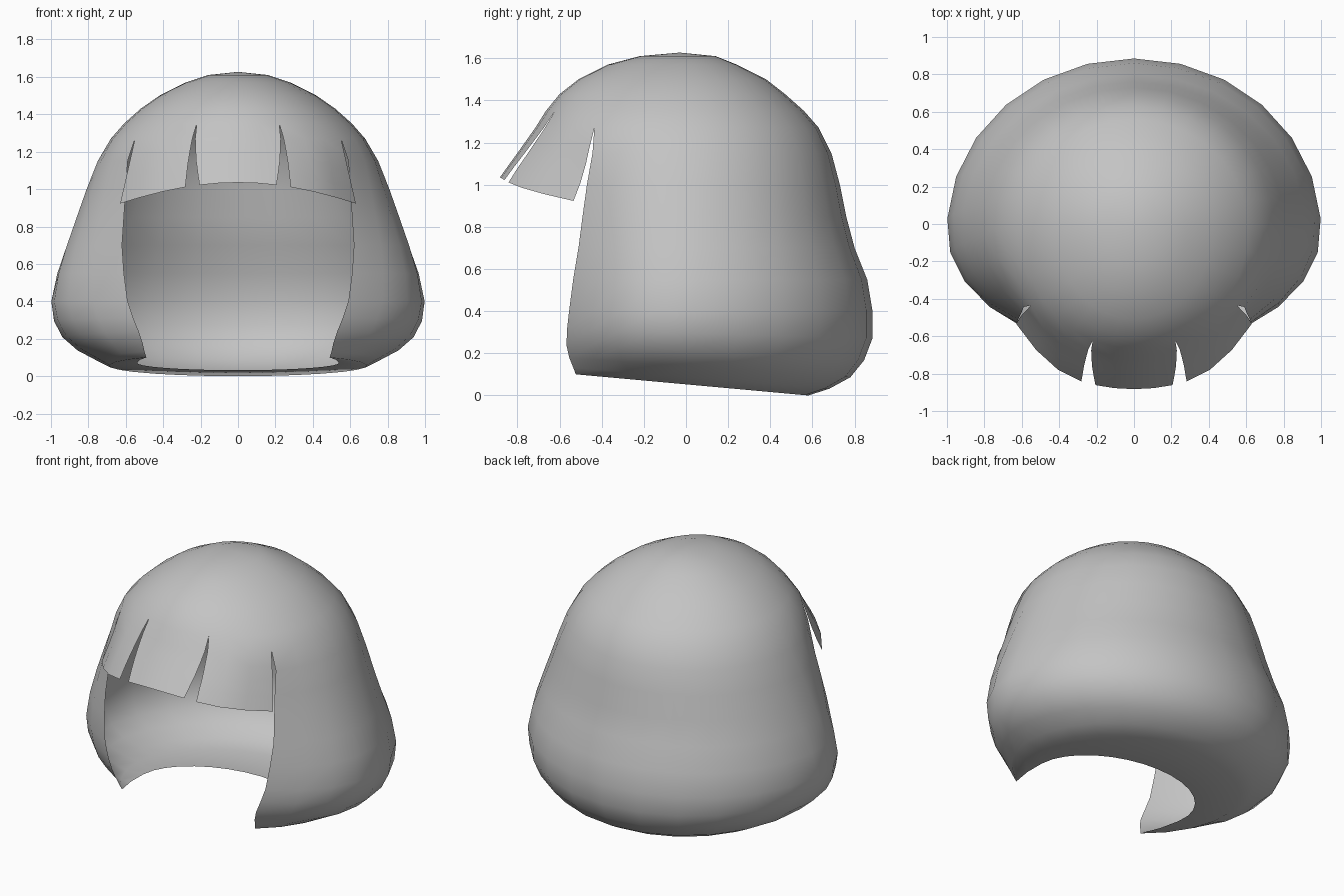
import bpy, bmesh, math

if "Cube" in bpy.data.objects:
    bpy.data.objects.remove(bpy.data.objects["Cube"])

CY = -0.03                      # centre line of the rings in y
CROWN_A = math.asin(0.81)       # half angle of the fringe on the crown

# Ring profile: height, half width, back depth, front depth, front edge x (0 = crown), centre y
RINGS = [
    (1.61, .16, .17, .19, 0, CY), (1.57, .28, .27, .34, 0, CY), (1.50, .42, .41, .48, 0, CY),
    (1.43, .52, .50, .57, 0, CY), (1.35, .61, .59, .635, 0, CY), (1.27, .68, .66, .69, 0, CY),
    (1.15, .75, .72, .67, .59, CY), (1.00, .81, .76, .655, .60, CY), (.85, .865, .79, .65, .61, CY),
    (.70, .92, .83, .65, .62, CY), (.55, .97, .89, .65, .61, CY), (.40, 1.0, .915, .65, .59, CY),
    (.28, .985, .915, .65, .56, CY), (.18, .94, .875, .65, .53, CY), (.10, .86, .81, .65, .51, CY),
    (.04, .76, .71, .67, .50, CY), (0.0, .69, .61, .70, .49, CY), (0.0, .54, .43, .76, .49, -.2),
]
FRINGE_DEPTH = [(1.35, .635), (1.27, .685), (1.15, .77), (1.04, .85), (.90, .93)]
SIDE_DEPTH = [(1.35, .635), (1.27, .69), (1.15, .68), (1.04, .705), (.90, .775)]


def lerp_table(table, z, col):
    for a, b in zip(table, table[1:]):
        if a[0] >= z >= b[0]:
            t = (a[0] - z) / (a[0] - b[0])
            return a[col] + (b[col] - a[col]) * t
    return table[-1][col]


def linspace(a, b, n):
    return [a + (b - a) * i / n for i in range(n + 1)]


def ring_point(ring, ang):
    """Point on a ring; angle 0 is the back, pi is the front."""
    z, w, back, front, _, cy = ring
    c = math.cos(ang)
    x = w * math.sin(ang)
    y = cy + (back if c > 0 else front) * c
    if z < 0.4:                 # tilt the hem: higher at the front
        z += (0.1 - (y + 0.52) / 11) * (1 - z / 0.4)
    return (x, y, z)


def edge_angle(ring):
    return math.pi - (math.asin(ring[4] / ring[1]) if ring[4] else CROWN_A)


def add_grid(bm, rows):
    vs = [[bm.verts.new(p) for p in row] for row in rows]
    for r0, r1 in zip(vs, vs[1:]):
        for i in range(len(r0) - 1):
            bm.faces.new((r0[i], r1[i], r1[i + 1], r0[i + 1]))


def add_fan(bm, tip, points):
    t = bm.verts.new(tip)
    vs = [bm.verts.new(p) for p in points]
    for a, b in zip(vs, vs[1:]):
        bm.faces.new((t, a, b))


def finish(bm, name, mat):
    bmesh.ops.remove_doubles(bm, verts=bm.verts, dist=0.0008)
    bmesh.ops.recalc_face_normals(bm, faces=bm.faces)
    me = bpy.data.meshes.new(name)
    bm.to_mesh(me)
    bm.free()
    me.materials.append(mat)
    for p in me.polygons:
        p.use_smooth = True
    ob = bpy.data.objects.new(name, me)
    bpy.context.collection.objects.link(ob)
    return ob


grey = bpy.data.materials.new("light_grey")
grey.diffuse_color = (0.55, 0.55, 0.55, 1)
grey.use_nodes = True
grey.node_tree.nodes["Principled BSDF"].inputs["Base Color"].default_value = grey.diffuse_color

# Back and side shell with curled-in hem
bm = bmesh.new()
shell = []
for ring in RINGS:
    e = edge_angle(ring)
    shell.append([ring_point(ring, a) for a in linspace(-e, e, 20)])
add_grid(bm, shell)

# Front of the crown, above the fringe slits
SLIT = 0.37
cols = linspace(-CROWN_A, -SLIT, 3) + linspace(-SLIT, SLIT, 4)[1:] + linspace(SLIT, CROWN_A, 3)[1:]
crown = [[ring_point(r, math.pi - a) for a in cols] for r in RINGS[:5]]
add_grid(bm, crown)

# Crown cap
TOP = (0, CY, 1.627)
add_fan(bm, TOP, shell[0])
add_fan(bm, TOP, crown[0])


# Three flared fringe locks parted by slits
def fringe_lock(bm, top, bottom, n):
    rows = []
    for k in range(6):
        row = []
        for a0, a1 in zip(linspace(*top, n), linspace(*bottom, n)):
            hem = 1.035 - 0.31 * (0.8 * math.sin(a1)) ** 2
            z = 1.35 if k == 0 else 1.27 + (hem - 1.27) * (k - 1) / 4
            side = max(0, (abs(a0) - SLIT) / (CROWN_A - SLIT)) ** 2
            w = lerp_table(RINGS, z, 1)
            d = lerp_table(FRINGE_DEPTH, z, 1) * (1 - side) + lerp_table(SIDE_DEPTH, z, 1) * side
            if side > 0.99:     # straight outer edge
                t = max(0, (k - 1) / 4)
                x = 0.5508 + (0.63 - 0.5508) * t
                a = a0 if k < 2 else math.copysign(math.asin(x / w), a0)
            else:
                a = a0 + (a1 - a0) * (1.35 - z) / (1.35 - hem)
            row.append((w * math.sin(a), CY - d * math.cos(a), z))
        rows.append(row)
    add_grid(bm, rows)


fringe_lock(bm, (-SLIT, SLIT), (-0.26, 0.26), 4)
fringe_lock(bm, (SLIT, CROWN_A), (0.357, 0.85), 3)
fringe_lock(bm, (-CROWN_A, -SLIT), (-0.85, -0.357), 3)
finish(bm, "hair_shell", grey)
